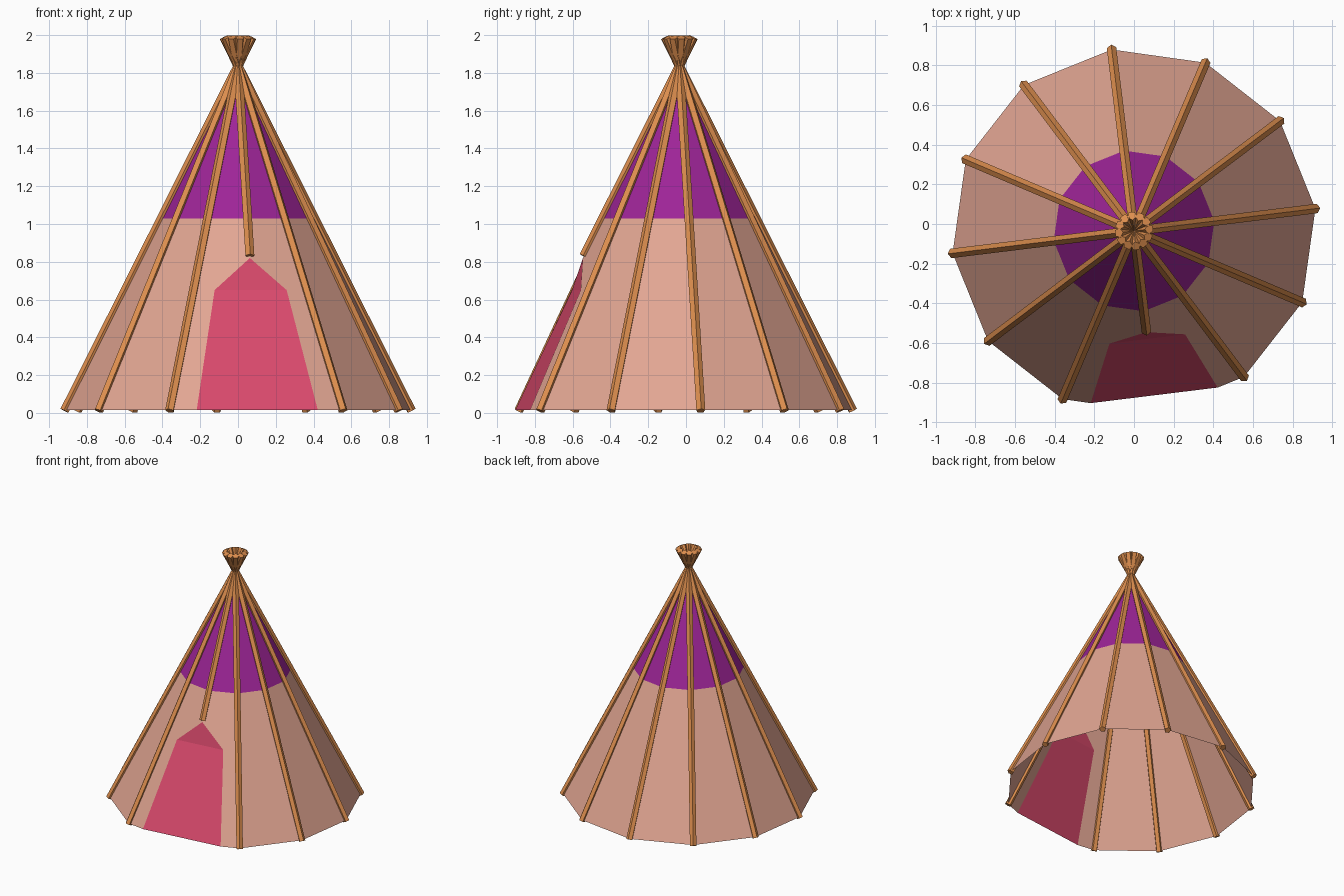
import bpy, bmesh
from math import sin, cos, radians, pi
from mathutils import Vector

if "Cube" in bpy.data.objects:
    bpy.data.objects.remove(bpy.data.objects["Cube"])

CY = -0.035            # the tent axis sits slightly in front of the origin
R, APEX = 0.93, 1.835  # base radius and crossing height of the poles
N, DOOR = 12, 9        # sides; pole number above the door (at -83 degrees)
Z0, ZBAND, ZTOP = 0.016, 1.03, 1.69
ZDOOR, ZSHOULDER = 0.82, 0.65


def mat(name, rgb):
    m = bpy.data.materials.new(name)
    m.diffuse_color = (*rgb, 1)
    m.use_nodes = True
    m.node_tree.nodes["Principled BSDF"].inputs["Base Color"].default_value = m.diffuse_color
    return m


CLOTH = mat("peach cloth", (0.76, 0.38, 0.29))
PURPLE = mat("purple cloth", (0.34, 0.018, 0.31))
PINK = mat("pink door", (0.72, 0.07, 0.155))
WOOD = mat("wood", (0.72, 0.27, 0.076))


def corner(k, z):
    """Point on the pole line k at height z (passes through the apex)."""
    a = radians(7 + 360 / N * k)
    r = R * (1 - z / APEX)
    return Vector((r * cos(a), CY + r * sin(a), z))


def finish(name, bm, mats):
    me = bpy.data.meshes.new(name)
    bm.to_mesh(me)
    bm.free()
    for m in mats:
        me.materials.append(m)
    ob = bpy.data.objects.new(name, me)
    bpy.context.collection.objects.link(ob)
    return ob


def face(bm, pts, idx=0):
    f = bm.faces.new([bm.verts.new(p) for p in pts])
    f.material_index = idx
    f.normal_update()
    if f.normal.dot(f.calc_center_median() - Vector((0, CY, 0))) < 0:
        f.normal_flip()


def side(k, z, t):
    """Point on the cloth between the door pole and its neighbour k."""
    return corner(k, z).lerp(corner(DOOR, z), t)


# cloth cover: one panel per side, purple cap above the band height
bm = bmesh.new()
for k in range(N):
    j = k + 1
    face(bm, [corner(k, ZBAND), corner(j, ZBAND), corner(j, ZTOP), corner(k, ZTOP)], 1)
    if k not in (DOOR - 1, DOOR):
        face(bm, [corner(k, Z0), corner(j, Z0), corner(j, ZBAND), corner(k, ZBAND)])
# the two panels cut away around the door
for k in (DOOR - 1, DOOR + 1):
    face(bm, [corner(k, Z0), side(k, Z0, 0.3), side(k, ZSHOULDER, 0.36),
              corner(DOOR, ZDOOR), corner(DOOR, ZBAND), corner(k, ZBAND)])
bmesh.ops.remove_doubles(bm, verts=bm.verts, dist=0.0005)
finish("tent_cover", bm, [CLOTH, PURPLE])

# door: flat sheet with a triangular top
bm = bmesh.new()
a0, a1 = side(DOOR - 1, Z0, 0.3), side(DOOR - 1, ZSHOULDER, 0.36)
b0, b1 = side(DOOR + 1, Z0, 0.3), side(DOOR + 1, ZSHOULDER, 0.36)
face(bm, [a0, b0, b1, a1])
face(bm, [a1, b1, corner(DOOR, ZDOOR)])
bmesh.ops.remove_doubles(bm, verts=bm.verts, dist=0.0005)
finish("door", bm, [PINK])


# poles: straight low-sided rods crossing at the apex
def pole(k, z_low, z_high=1.988, rad=0.025, sides=5):
    p, q = corner(k, z_low), corner(k, z_high)
    d = (q - p).normalized()
    a = radians(7 + 360 / N * k)
    tang = Vector((-sin(a), cos(a), 0))
    out = tang.cross(d)
    bm = bmesh.new()
    rings = []
    for c in (p, q):
        rings.append([bm.verts.new(c + rad * (out * cos(2 * pi * i / sides)
                                              + tang * sin(2 * pi * i / sides)))
                      for i in range(sides)])
    for i in range(sides):
        j = (i + 1) % sides
        bm.faces.new([rings[0][i], rings[0][j], rings[1][j], rings[1][i]])
    bm.faces.new(rings[0][::-1])
    bm.faces.new(rings[1])
    bmesh.ops.recalc_face_normals(bm, faces=bm.faces)
    finish("pole_%02d" % k, bm, [WOOD])


for k in range(N):
    pole(k, 0.83 if k == DOOR else 0.011)
